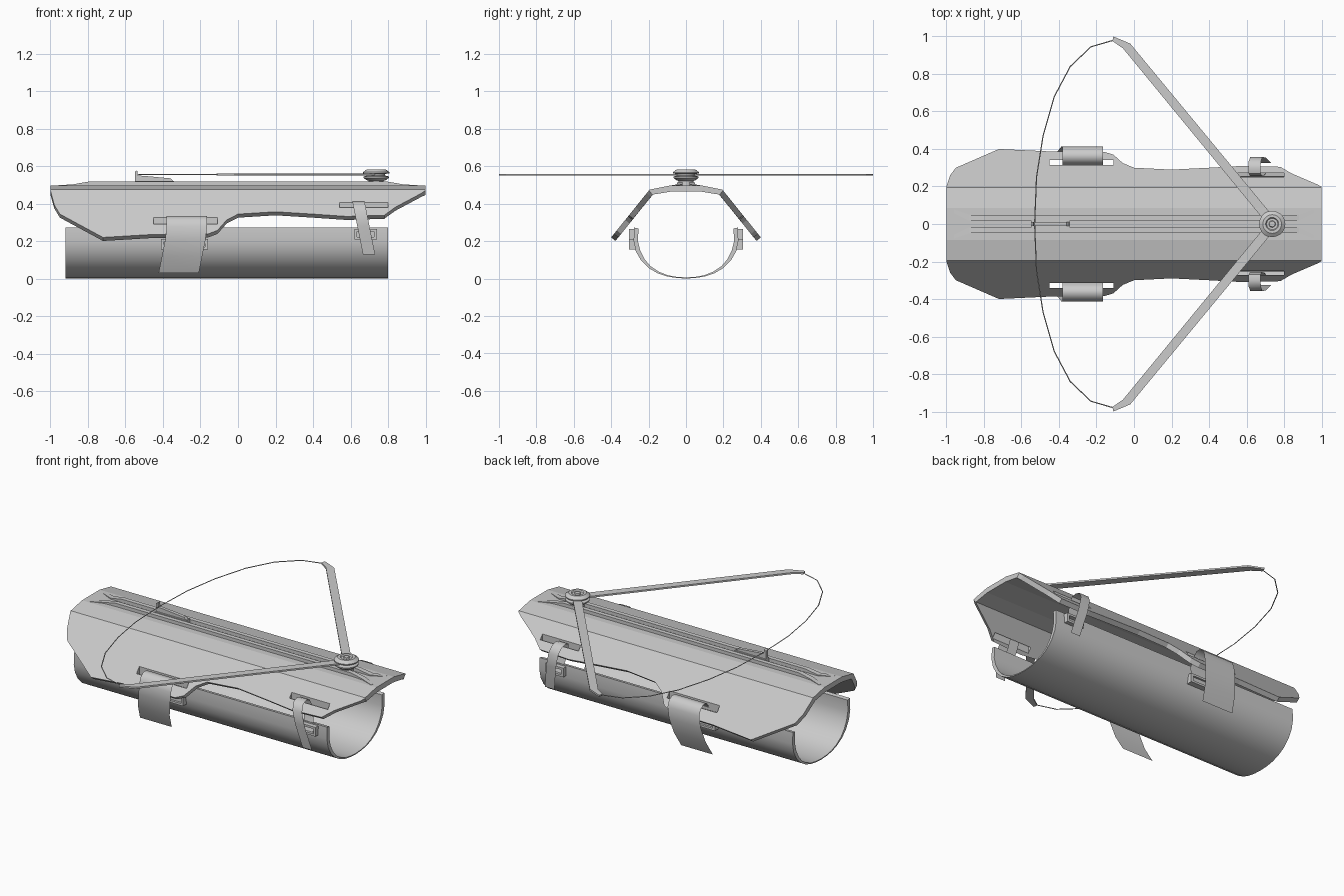
import bpy, math

if "Cube" in bpy.data.objects:
    bpy.data.objects.remove(bpy.data.objects["Cube"])

def add(name, verts, faces, smooth=0):
    me = bpy.data.meshes.new(name)
    me.from_pydata(verts, [], faces)
    ob = bpy.data.objects.new(name, me)
    bpy.context.collection.objects.link(ob)
    bpy.context.view_layer.objects.active = ob
    bpy.ops.object.select_all(action='DESELECT')
    ob.select_set(True)
    bpy.ops.object.mode_set(mode='EDIT')
    bpy.ops.mesh.select_all(action='SELECT')
    bpy.ops.mesh.normals_make_consistent(inside=False)
    bpy.ops.object.mode_set(mode='OBJECT')
    if smooth:
        bpy.ops.object.shade_smooth_by_angle(angle=math.radians(smooth))
    return ob

def loft(name, rings, closed=True, smooth=0):
    """Skin rings of equal length; closed rings are capped at both ends."""
    n = len(rings[0])
    faces = []
    for r in range(len(rings) - 1):
        for i in range(n if closed else n - 1):
            j = (i + 1) % n
            faces.append((r*n + i, r*n + j, (r+1)*n + j, (r+1)*n + i))
    if closed:
        faces.append(tuple(range(n)))
        faces.append(tuple(range((len(rings)-1)*n, len(rings)*n)))
    return add(name, [v for ring in rings for v in ring], faces, smooth)

def boxes(name, items):
    V, F = [], []
    for x0, x1, y0, y1, z0, z1 in items:
        b = len(V)
        V += [(x, y, z) for x in (x0, x1) for y in (y0, y1) for z in (z0, z1)]
        F += [tuple(b + i for i in f) for f in
              ((0,1,3,2), (4,6,7,5), (0,4,5,1), (2,3,7,6), (0,2,6,4), (1,5,7,3))]
    return add(name, V, F)

def full(half):
    """Mirror a half section whose first point is on the centre line."""
    return [(-y, z) for y, z in reversed(half[1:])] + half

# Lower forearm trough: U section, thick at the rims and thin underneath
outer = [(0, .0), (.05, .003), (.10, .011), (.15, .027), (.20, .056), (.24, .096),
         (.268, .145), (.28, .2), (.277, .272)]
inner = [(0, .006), (.05, .009), (.10, .018), (.145, .036), (.19, .066), (.222, .104),
         (.245, .15), (.257, .2), (.254, .268)]
section = full(outer) + full(inner)[::-1]
loft("forearm_trough", [[(x, y, z) for y, z in section] for x in (-.92, .80)], smooth=30)

# Upper armour plate: faceted section with varying side width
def plate_ring(x, w):
    z = .475 - 1.244*(w - .195)
    out = [(0, .497), (.085, .497), (.195, .475), (w, z)]
    inn = [(0, .465), (.078, .465), (.177, .449), (max(w - .023, .179), min(z - .019, .446))]
    return [(x, y, zz) for y, zz in full(out) + full(inn)[::-1]]

outline = [(-1, .2), (-.98, .26), (-.95, .3), (-.72, .4), (-.45, .387), (-.16, .385),
           (-.11, .37), (-.06, .325), (0, .3), (.2, .29), (.4, .3), (.58, .31),
           (.78, .305), (.84, .27), (.98, .21), (1, .198)]
plate = loft("armour_plate", [plate_ring(*o) for o in outline])

# Strap slots cut through the plate
cut = boxes("slot_cutter", [(x0, x1, min(s*a, s*b), max(s*a, s*b), z0, z1)
            for s in (-1, 1)
            for x0, x1, a, b, z0, z1 in ((-.45, -.11, .315, .342, .15, .45),
                                         (.54, .80, .25, .272, .25, .55))])
cut.hide_render = True
mod = plate.modifiers.new("slots", 'BOOLEAN')
mod.operation, mod.solver, mod.object = 'DIFFERENCE', 'EXACT', cut
bpy.context.view_layer.objects.active = plate
bpy.ops.object.modifier_apply(modifier="slots")
bpy.data.objects.remove(cut)

# Bolt rails with sloped ends, either side of a groove
for side, s in (("left", 1), ("right", -1)):
    rail = [(-.96, .058, .078, .498), (-.88, .018, .05, .503), (-.80, .018, .045, .517),
            (.80, .018, .045, .517), (.88, .018, .05, .503), (.96, .058, .078, .498)]
    loft("bolt_rail_" + side, [[(x, s*a, .49), (x, s*b, .49), (x, s*b, z), (x, s*a, z)]
                               for x, a, b, z in rail])

# Straps (thin skewed sheets) and their buckles, on both sides
big = [(.295, .17), (.29, .25), (.325, .31), (.345, .333), (.375, .333), (.40, .315),
       (.414, .28), (.412, .21), (.39, .12), (.345, .03)]
small = [(.29, .22), (.262, .30), (.256, .37), (.27, .405), (.30, .413), (.335, .40),
         (.357, .36), (.355, .28), (.325, .13)]
for side, s in (("left", 1), ("right", -1)):
    loft("rear_strap_" + side,
         [[(x + .2*(min(z, .25) - .25), s*y, z) for y, z in big] for x in (-.38, -.165)],
         closed=False, smooth=50)
    loft("front_strap_" + side,
         [[(x + .2*(.41 - z), s*y, z) for y, z in small] for x in (.61, .675)],
         closed=False, smooth=50)
    for end, x0, x1, zc in (("rear", -.41, -.16, .183), ("front", .62, .74, .237)):
        a, b = sorted((s*.27, s*.305))
        t, h = .015, .028
        boxes(f"{end}_buckle_{side}",
              [(x0, x0 + t, a, b, zc - h, zc + h), (x1 - t, x1, a, b, zc - h, zc + h),
               (x0, x1, a, b, zc - h, zc - h + .013), (x0, x1, a, b, zc + h - .013, zc + h)])

# Bow arms
for side, s in (("left", 1), ("right", -1)):
    pts = [(-.115, .975), (-.11, 1.0), (-.02, .962), (.73, .055), (.69, .025), (-.06, .938)]
    loft("bow_arm_" + side, [[(x, s*y, z) for x, y in pts] for z in (.550, .560)])

# Pivot hub: two bevelled discs on a post
prof = [(.04, .49), (.04, .522), (.052, .526), (.068, .538), (.068, .545), (.048, .55),
        (.048, .558), (.07, .562), (.07, .568), (.05, .583), (.035, .583), (.03, .576),
        (.018, .576), (.015, .583)]
loft("pivot_hub", [[(.737 + r*math.cos(k*math.tau/20), r*math.sin(k*math.tau/20), z)
                    for k in range(20)] for r, z in prof], smooth=25)

# Bow string
half = [(-.53, 0), (-.52, .25), (-.485, .47), (-.425, .68), (-.34, .84), (-.23, .945), (-.11, .98)]
path = [(x, -y) for x, y in reversed(half[1:])] + half
cu = bpy.data.curves.new("bow_string", 'CURVE')
cu.dimensions = '3D'
cu.bevel_depth, cu.bevel_resolution = .003, 0
sp = cu.splines.new('POLY')
sp.points.add(len(path) - 1)
for p, (x, y) in zip(sp.points, path):
    p.co = (x, y, .555, 1)
bpy.context.collection.objects.link(bpy.data.objects.new("bow_string", cu))

# String catch: hooked wedge on a base strip
catch = [(-.55, .515), (-.55, .57), (-.538, .578), (-.534, .55), (-.50, .548), (-.36, .535), (-.34, .515)]
loft("string_catch", [[(x, y, z) for x, z in catch] for y in (-.01, .01)])
boxes("catch_base", [(-.55, -.34, -.02, .02, .495, .522)])
